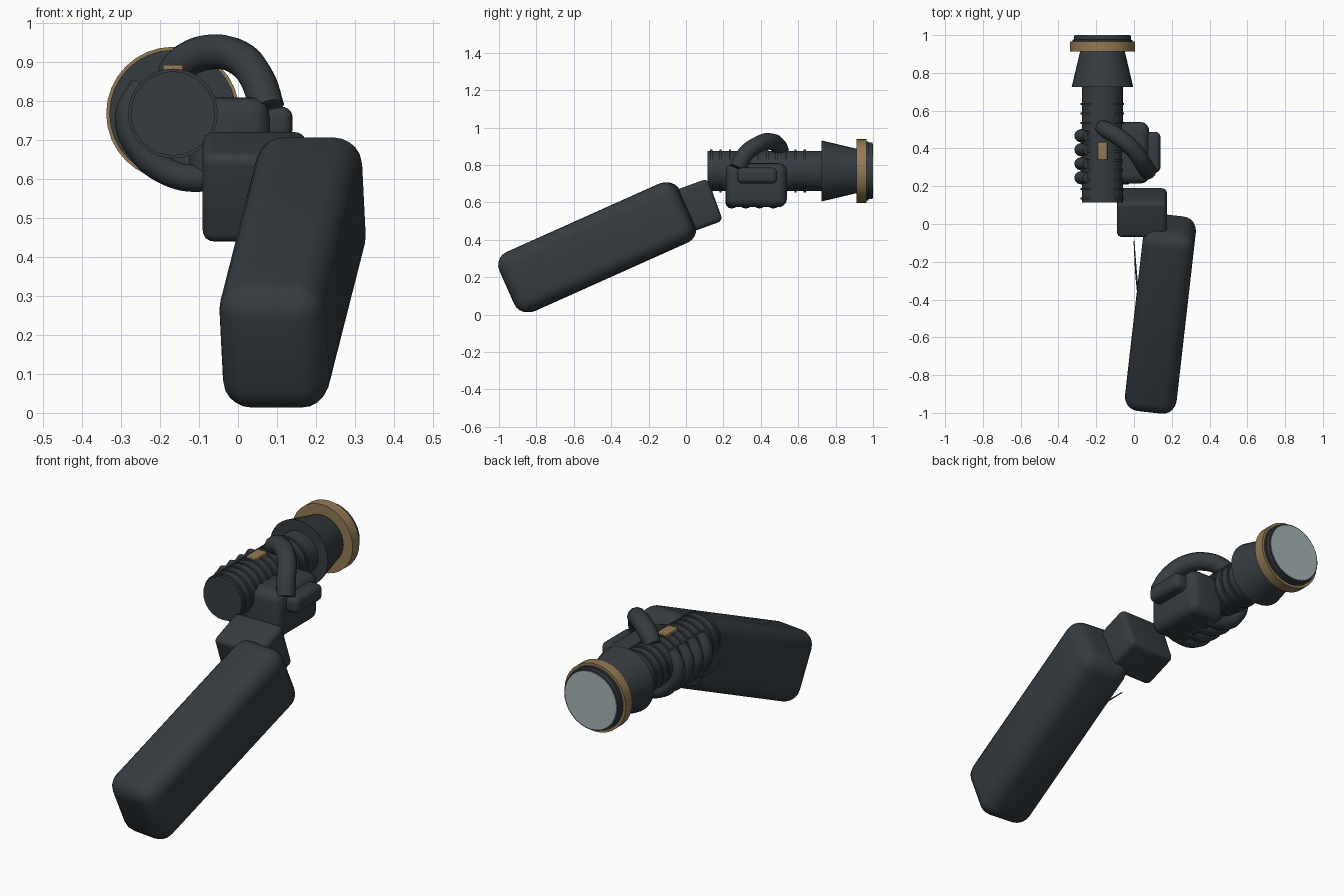
import bpy
import bmesh
from math import radians, sin, cos, tau
from mathutils import Vector

if "Cube" in bpy.data.objects:
    bpy.data.objects.remove(bpy.data.objects["Cube"], do_unlink=True)


def material(name, colour):
    mat = bpy.data.materials.new(name)
    mat.use_nodes = True
    mat.diffuse_color = (*colour, 1)
    mat.node_tree.nodes["Principled BSDF"].inputs["Base Color"].default_value = (*colour, 1)
    return mat


DARK = material("dark slate", (0.036, 0.045, 0.052))
BRASS = material("aged brass", (0.29, 0.195, 0.088))
GLASS = material("pale glass", (0.38, 0.46, 0.46))

AXIS_X, AXIS_Z = -0.167, 0.768


def smooth(obj, angle=35):
    bpy.ops.object.select_all(action="DESELECT")
    obj.select_set(True)
    bpy.context.view_layer.objects.active = obj
    bpy.ops.object.shade_smooth_by_angle(angle=radians(angle))


def add_mesh(name, bm, mat):
    mesh = bpy.data.meshes.new(name)
    bm.to_mesh(mesh)
    bm.free()
    mesh.materials.append(mat)
    obj = bpy.data.objects.new(name, mesh)
    bpy.context.collection.objects.link(obj)
    return obj


def rounded_box(name, centre, size, radius, mat=DARK, pitch=0, yaw=0):
    bm = bmesh.new()
    bmesh.ops.create_cube(bm, size=1)
    bmesh.ops.scale(bm, vec=size, verts=bm.verts)
    bmesh.ops.bevel(bm, geom=bm.edges[:], offset=radius, segments=5,
                    profile=0.5, affect="EDGES")
    obj = add_mesh(name, bm, mat)
    obj.location = centre
    obj.rotation_euler = (radians(pitch), 0, radians(yaw))
    smooth(obj)
    return obj


def lathe(name, profile, mat=DARK, sides=32):
    """Closed turned solid along the scope axis; profile holds (y, radius)."""
    bm = bmesh.new()
    rings = []
    for y, r in profile:
        rings.append([bm.verts.new((AXIS_X + r * cos(tau * i / sides), y,
                                    AXIS_Z + r * sin(tau * i / sides)))
                      for i in range(sides)])
    for a, b in zip(rings, rings[1:]):
        for i in range(sides):
            j = (i + 1) % sides
            bm.faces.new((a[i], a[j], b[j], b[i]))
    bm.faces.new(rings[0])
    bm.faces.new(rings[-1])
    bmesh.ops.recalc_face_normals(bm, faces=bm.faces)
    obj = add_mesh(name, bm, mat)
    smooth(obj)
    return obj


def tube(name, points, radius, mat=DARK, tip=1.0):
    curve = bpy.data.curves.new(name, "CURVE")
    curve.dimensions = "3D"
    curve.bevel_depth = radius
    curve.bevel_resolution = 4
    curve.resolution_u = 6
    curve.use_fill_caps = True
    spline = curve.splines.new("BEZIER")
    spline.bezier_points.add(len(points) - 1)
    for bp, p in zip(spline.bezier_points, points):
        bp.co = Vector(p)
        bp.handle_left_type = bp.handle_right_type = "AUTO"
    spline.bezier_points[-1].radius = tip
    curve.materials.append(mat)
    obj = bpy.data.objects.new(name, curve)
    bpy.context.collection.objects.link(obj)
    bpy.ops.object.select_all(action="DESELECT")
    obj.select_set(True)
    bpy.context.view_layer.objects.active = obj
    bpy.ops.object.convert(target="MESH")
    smooth(bpy.context.object, 50)


# Long sloping arm and the joint block beyond it
rounded_box("long_arm", (0.14, -0.475, 0.36), (0.275, 1.05, 0.345), 0.075, pitch=24, yaw=-6.5)
rounded_box("joint_block", (0.042, 0.06, 0.58), (0.265, 0.205, 0.24), 0.028, pitch=20)

# Thin spike along the side of the arm
tube("side_spike", [(0.03, -0.45, 0.39), (0.012, -0.27, 0.4), (0.0, -0.09, 0.41)], 0.005, tip=0.5)

# Scope body, flared hood, brass rim and lens
lathe("scope_tube", [(0.115, 0.108), (0.74, 0.108)])
for i in range(11):
    y = 0.135 + i * 0.05
    lathe(f"tube_ring_{i + 1}", [(y - 0.006, 0.115), (y + 0.006, 0.115)])
lathe("flared_hood", [(0.725, 0.163), (0.915, 0.118)])
lathe("brass_rim", [(0.912, 0.171), (0.966, 0.171)], BRASS)
lathe("lens_housing", [(0.96, 0.158), (0.975, 0.158), (0.976, 0.151), (0.997, 0.151)])
lathe("lens_glass", [(0.99, 0.144), (1.0, 0.144)], GLASS)
rounded_box("brass_switch", (AXIS_X, 0.387, 0.875), (0.052, 0.092, 0.035), 0.004, BRASS)

# Gripping block with its side pad
rounded_box("grip_block", (-0.022, 0.377, 0.692), (0.205, 0.325, 0.235), 0.045)
rounded_box("side_pad", (0.085, 0.38, 0.743), (0.11, 0.215, 0.085), 0.028)

# Four lower loops wrapping beneath the scope
LOOP = [(-0.03, 0.62), (-0.1, 0.602), (-0.18, 0.618), (-0.25, 0.675),
        (-0.281, 0.76), (-0.245, 0.845)]
for i in range(4):
    y = 0.245 + i * 0.074
    tube(f"lower_loop_{i + 1}", [(x, y, z) for x, z in LOOP], 0.035, tip=0.8)

# Single thick loop arching over the top
tube("upper_loop", [(0.075, 0.275, 0.78), (0.05, 0.315, 0.855), (0.0, 0.39, 0.912),
                    (-0.075, 0.455, 0.925), (-0.14, 0.495, 0.9), (-0.175, 0.515, 0.865)],
     0.045, tip=0.85)
